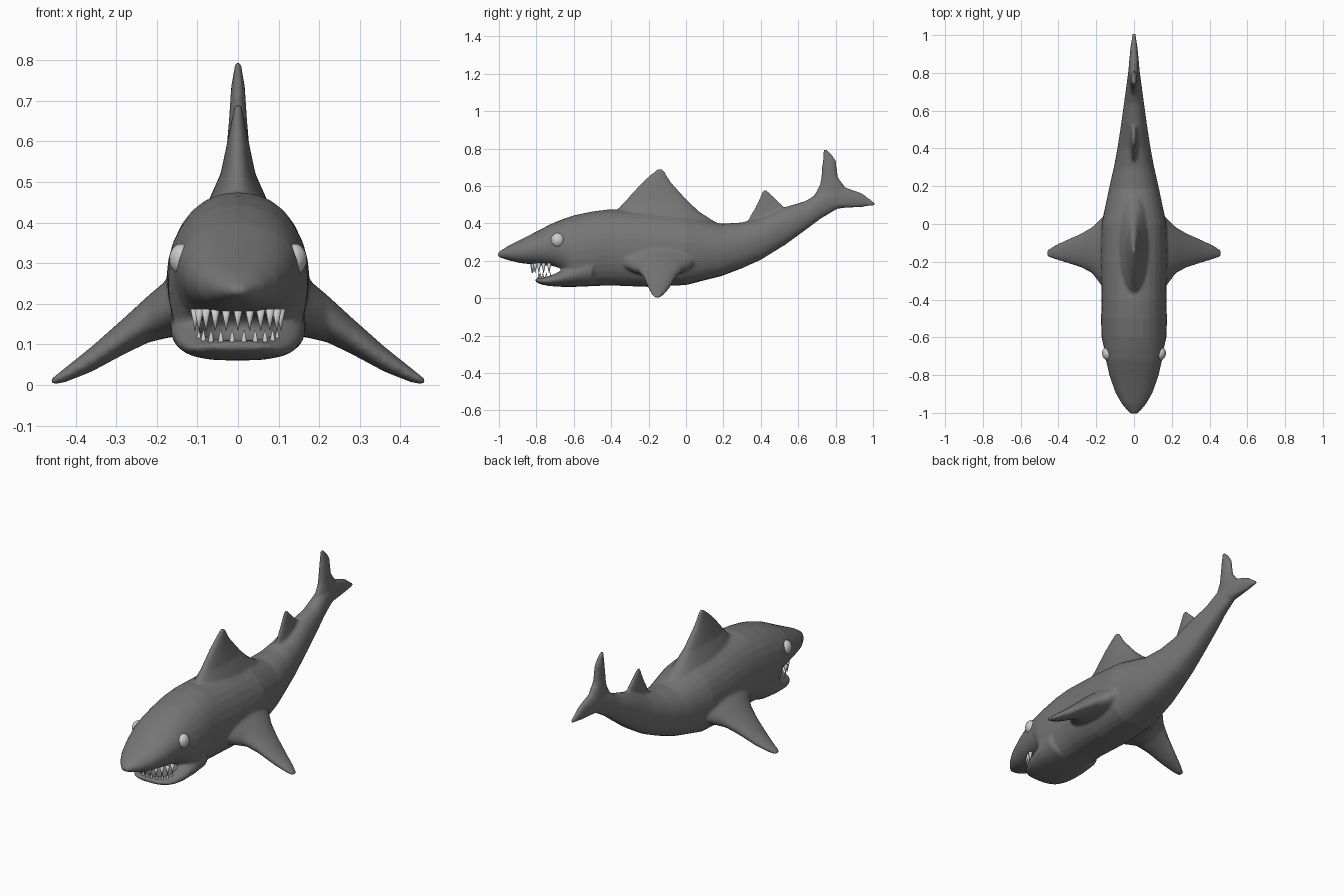
import bpy, bmesh
from math import sin, cos, pi, radians
from mathutils import Vector, Matrix

if "Cube" in bpy.data.objects:
    bpy.data.objects.remove(bpy.data.objects["Cube"])

N = 28


def material(name, v):
    m = bpy.data.materials.new(name)
    m.diffuse_color = (v, v, v, 1)
    m.use_nodes = True
    m.node_tree.nodes["Principled BSDF"].inputs["Base Color"].default_value = m.diffuse_color
    return m


def make_object(name, bm, mat=None):
    bmesh.ops.recalc_face_normals(bm, faces=bm.faces)
    me = bpy.data.meshes.new(name)
    bm.to_mesh(me)
    bm.free()
    me.shade_smooth()
    ob = bpy.data.objects.new(name, me)
    bpy.context.collection.objects.link(ob)
    if mat:
        me.materials.append(mat)
    return ob


def section(c, u, v, top=1.0, low=1.0):
    """Rounded ring: u is the half width, v the half height, exponents square it off."""
    pts = []
    for i in range(N):
        a = 2 * pi * i / N
        p = top if sin(a) >= 0 else low
        x = abs(cos(a)) ** p * (1 if cos(a) >= 0 else -1)
        pts.append(Vector(c) + Vector(u) * x + Vector(v) * sin(a))
    return pts


def loft(bm, rings):
    vr = [[bm.verts.new(p) for p in r] for r in rings]
    for a, b in zip(vr, vr[1:]):
        for i in range(N):
            j = (i + 1) % N
            bm.faces.new((a[i], a[j], b[j], b[i]))
    bm.faces.new(vr[0])
    bm.faces.new(vr[-1])


def body_loft(bm, rows):
    # rows: y, bottom z, top z, half width
    loft(bm, [section((0, y, (b + t) / 2), (w, 0, 0), (0, 0, (t - b) / 2), .9, .68)
              for y, b, t, w in rows])


def upright_fin(bm, rows):
    # rows: z, front y, back y, half thickness
    loft(bm, [section((0, (f + b) / 2, z), (t, 0, 0), (0, (b - f) / 2, 0))
              for z, f, b, t in rows])


skin = material("skin", .18)
white = material("white", .75)
bm = bmesh.new()

# Trunk from snout to lower tail tip
body_loft(bm, [
    (-1.006, .224, .244, .018), (-.985, .214, .258, .038), (-.95, .203, .28, .066),
    (-.89, .188, .31, .1), (-.8, .178, .356, .131), (-.72, .168, .398, .149),
    (-.66, .14, .422, .158), (-.6, .06, .443, .172), (-.5, .064, .464, .175),
    (-.41, .068, .475, .171), (-.2, .06, .465, .176), (0, .07, .445, .172),
    (.19, .118, .398, .132), (.3, .16, .405, .107), (.4, .205, .43, .088),
    (.53, .285, .487, .068), (.64, .365, .52, .053), (.72, .425, .57, .042),
    (.81, .478, .6, .03), (.86, .483, .59, .026), (.94, .487, .562, .018),
    (1.008, .496, .512, .008)])

# Lower jaw
body_loft(bm, [
    (-.806, .09, .104, .05), (-.795, .082, .107, .078), (-.77, .072, .11, .108),
    (-.73, .065, .124, .132), (-.68, .061, .15, .15), (-.6, .06, .2, .165),
    (-.5, .065, .25, .168)])

# Main dorsal, small dorsal, upper tail lobe
upright_fin(bm, [(.38, -.46, .2, .1), (.46, -.38, .075, .07), (.52, -.325, .01, .043),
                 (.62, -.235, -.08, .022), (.69, -.155, -.122, .008)])
upright_fin(bm, [(.36, .3, .6, .04), (.43, .338, .57, .022), (.5, .375, .515, .015),
                 (.578, .412, .43, .007)])
upright_fin(bm, [(.5, .66, .92, .03), (.56, .69, .875, .03), (.61, .717, .84, .026),
                 (.645, .722, .813, .023), (.735, .73, .803, .017), (.765, .733, .782, .012),
                 (.798, .735, .752, .007)])

# Pectoral fins: x, z, half thickness, front y, back y
for s in (-1, 1):
    loft(bm, [section((s * x, (f + b) / 2, z), (0, (b - f) / 2, 0), (0, 0, t))
              for x, z, t, f, b in [
                  (.08, .235, .11, -.42, .1), (.17, .19, .073, -.33, .035),
                  (.22, .163, .058, -.262, -.015), (.28, .121, .045, -.23, -.05),
                  (.36, .064, .031, -.205, -.085), (.425, .025, .018, -.185, -.115),
                  (.463, .006, .007, -.172, -.14)]])

body = make_object("shark_body", bm, skin)

# Mouth cavity cutter
bm = bmesh.new()
bmesh.ops.create_uvsphere(bm, u_segments=32, v_segments=16, radius=1,
                          matrix=Matrix.Translation((0, -.7, .142)) @ Matrix.Diagonal((.097, .105, .045, 1)))
cutter = make_object("mouth_cutter", bm)
cutter.hide_render = True
cutter.hide_viewport = True

# Blend all body parts into one skin, then hollow the mouth
m = body.modifiers.new("blend", 'REMESH')
m.mode = 'VOXEL'
m.voxel_size = .008
m.use_smooth_shade = True
m = body.modifiers.new("soften", 'SMOOTH')
m.factor = .5
m.iterations = 6
m = body.modifiers.new("mouth", 'BOOLEAN')
m.operation = 'DIFFERENCE'
m.object = cutter

# Eyes
for s, side in ((-1, "left"), (1, "right")):
    bm = bmesh.new()
    bmesh.ops.create_uvsphere(bm, u_segments=24, v_segments=14, radius=1,
                              matrix=Matrix.Translation((s * .139, -.687, .31))
                              @ Matrix.Rotation(radians(-s * 12), 4, 'Z')
                              @ Matrix.Diagonal((.03, .036, .038, 1)))
    make_object("eye_" + side, bm, white)


def teeth(name, count, rx, ry, y, base, tip, span):
    """Row of cones along the arc of the jaw."""
    bm = bmesh.new()
    h = abs(tip - base)
    for i in range(count):
        a = radians(span) * (2 * i / (count - 1) - 1)
        place = Matrix.Translation((rx * sin(a), y - ry * cos(a), (base + tip) / 2))
        if tip < base:
            place = place @ Matrix.Rotation(pi, 4, 'X')
        bmesh.ops.create_cone(bm, cap_ends=True, segments=10, radius1=.012, radius2=.001,
                              depth=h, matrix=place)
    make_object(name, bm, white)


teeth("upper_teeth", 11, .108, .115, -.708, .187, .134, 78)
teeth("lower_teeth", 10, .1, .085, -.702, .088, .136, 75)
